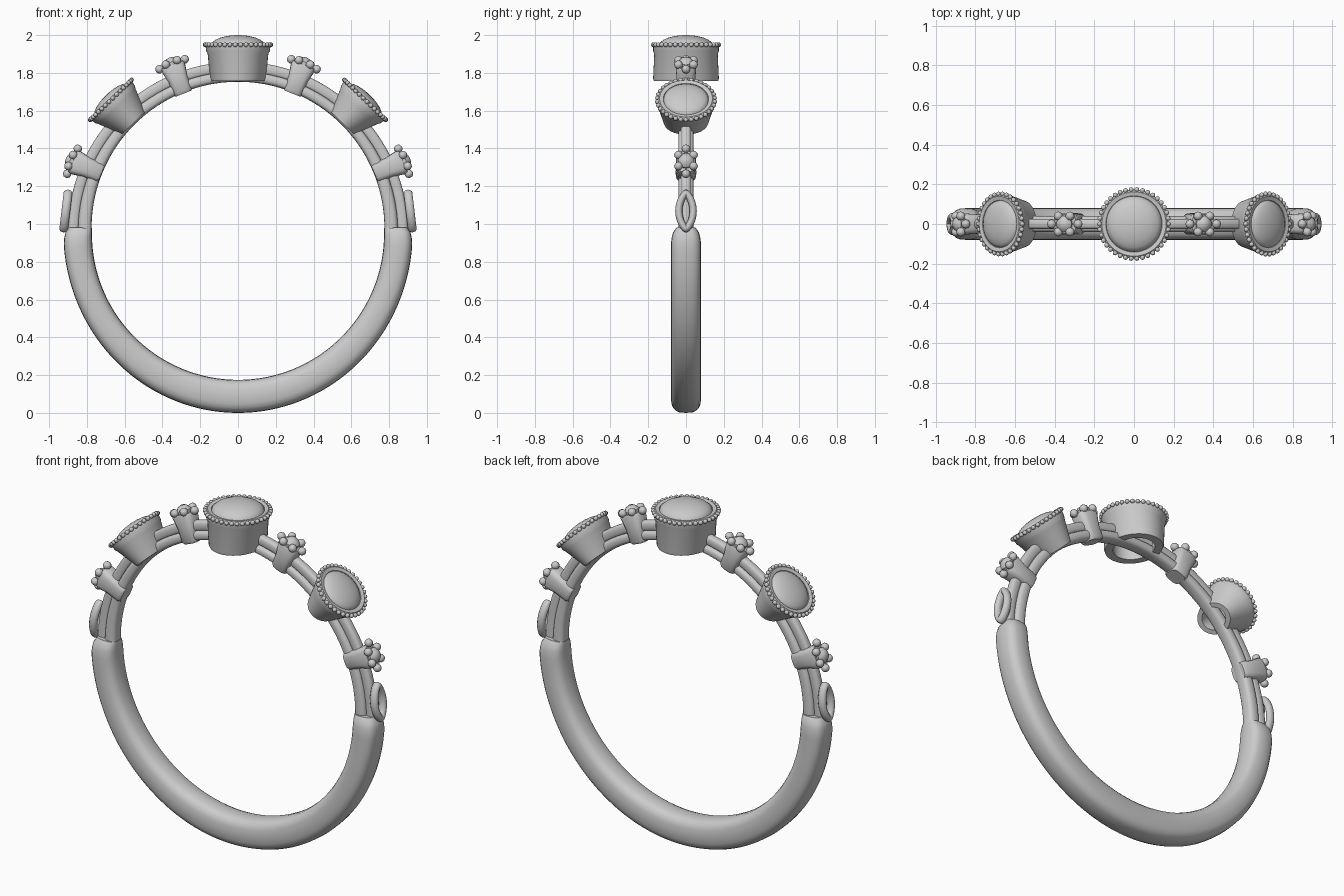
import bpy, bmesh
from math import sin, cos, pi, radians
from mathutils import Vector, Matrix

if "Cube" in bpy.data.objects:
    bpy.data.objects.remove(bpy.data.objects["Cube"])

metal = bpy.data.materials.new("pale grey metal")
metal.use_nodes = True
grey = (0.6, 0.6, 0.6, 1)
metal.diffuse_color = grey
metal.node_tree.nodes["Principled BSDF"].inputs["Base Color"].default_value = grey

CENTRE = Vector((0, 0, 0.96))


def frame(angle):
    """Local x runs along the band, y across it, z outwards from the ring centre."""
    a = radians(angle)
    axes = Matrix(((sin(a), 0, cos(a)), (0, 1, 0), (-cos(a), 0, sin(a))))
    return Matrix.Translation(CENTRE) @ axes.to_4x4()


def finish(name, bm, sharp=40):
    bmesh.ops.recalc_face_normals(bm, faces=bm.faces)
    mesh = bpy.data.meshes.new(name)
    bm.to_mesh(mesh)
    bm.free()
    mesh.materials.append(metal)
    obj = bpy.data.objects.new(name, mesh)
    bpy.context.collection.objects.link(obj)
    bpy.ops.object.select_all(action='DESELECT')
    obj.select_set(True)
    bpy.context.view_layer.objects.active = obj
    bpy.ops.object.shade_smooth_by_angle(angle=radians(sharp))
    return obj


def loft(name, rings, loop=False, caps=True, sharp=40):
    """Skin a row of point rings; loop joins the last ring to the first."""
    bm = bmesh.new()
    rows = [[bm.verts.new(p) for p in ring] for ring in rings]
    n = len(rows[0])
    pairs = list(zip(rows, rows[1:])) + ([(rows[-1], rows[0])] if loop else [])
    for r0, r1 in pairs:
        for i in range(n):
            j = (i + 1) % n
            bm.faces.new((r0[i], r0[j], r1[j], r1[i]))
    if caps and not loop:
        bm.faces.new(rows[0])
        bm.faces.new(rows[-1])
    return finish(name, bm, sharp)


def section(half_r, half_y, power=0.7, n=20):
    """Rounded rectangular cross-section as (radial, sideways) offsets."""
    def bend(v):
        return abs(v) ** power * (1 if v > 0 else -1)
    return [(bend(cos(2 * pi * k / n)) * half_r, bend(sin(2 * pi * k / n)) * half_y)
            for k in range(n)]


def sweep(name, start, end, steps, shape):
    """Sweep a section round the ring; shape(t) gives inner, outer, half width."""
    rings = []
    for s in range(steps + 1):
        a = start + (end - start) * s / steps
        inner, outer, half = shape(a)
        mid = (inner + outer) / 2
        rings.append([frame(a) @ Vector((0, y, mid + r))
                      for r, y in section((outer - inner) / 2, half)])
    return loft(name, rings)


def lathe(name, angle, profile, squash=None, n=48, loop=False):
    """Turn (radius, height) points about the outward axis at the given angle."""
    f = frame(angle)
    squash = squash or (lambda h: 1)
    rings = [[f @ Vector((r * squash(h) * cos(2 * pi * k / n), r * sin(2 * pi * k / n), h))
              for k in range(n)] for r, h in profile]
    return loft(name, rings, loop)


def beads(name, angle, spots, size):
    bm = bmesh.new()
    for spot in spots:
        m = frame(angle) @ Matrix.Translation(Vector(spot))
        bmesh.ops.create_icosphere(bm, subdivisions=2, radius=size, matrix=m)
    return finish(name, bm, 80)


# Solid lower shank, heavier at the bottom, with softened upper ends
def shank_shape(a):
    depth = abs(sin(radians(a)))
    end = min(1, (min(1.5 - a, a + 181.5)) / 7)
    soft = max(0, 1 - (1 - end) ** 2) ** 0.5
    inner = 0.773 + 0.012 * depth
    outer = 0.925 + 0.035 * depth * depth
    return inner, outer - 0.035 * (1 - soft), 0.045 + 0.035 * soft


sweep("lower_shank", 1.4, -181.4, 110, shank_shape)

# Twin slim rails over the upper half, one above the other
sweep("inner_rail", -3, 183, 90, lambda a: (0.775 + 0.018 * sin(radians(max(0, min(a, 180)))), 0.848, 0.04))
sweep("outer_rail", -3, 183, 90, lambda a: (0.842, 0.9, 0.026))


def bezel(name, angle, radius, base, top, crown, foot, waist):
    """Hollow tapered cup with a beaded rim and a domed stone."""
    rim = radius - 0.008
    inside = radius - 0.04

    def squash(h):
        return foot + (1 - foot) * min(1, max(0, (h - base) / (top - base)))

    wall = [(waist * 0.72, base), (waist, base), (waist + 0.004, base + 0.012),
            (rim - 0.006, top - 0.055), (rim, top - 0.04), (rim, top - 0.006),
            (rim - 0.012, top + 0.004), (inside, top), (inside - 0.01, top - 0.03),
            (waist * 0.72, base + 0.06)]
    lathe(name + "_cup", angle, wall, squash, loop=True)
    count = round(radius * 210)
    ring = [(rim * cos(2 * pi * k / count), rim * sin(2 * pi * k / count), top - 0.006)
            for k in range(count)]
    beads(name + "_rim_beads", angle, ring, 0.0125)
    rise = crown - top
    dome = [(0.02, top - 0.07), (inside, top - 0.03), (inside, top - 0.012)]
    dome += [(inside * cos(t) + 0.002, top - 0.012 + (rise + 0.012) * sin(t))
             for t in (0.3, 0.6, 0.9, 1.2, 1.45)]
    lathe(name + "_stone", angle, dome)


bezel("centre_bezel", 90, 0.182, 0.797, 0.995, 1.04, 0.84, 0.17)


def accent(name, angle):
    """Flared collar with a small stone held by a lozenge of prongs."""
    f = frame(angle)
    rings = []
    for h, along, across in ((0.785, 0.046, 0.045), (0.80, 0.052, 0.055),
                             (0.87, 0.054, 0.05), (0.935, 0.066, 0.054), (0.95, 0.06, 0.048)):
        rings.append([f @ Vector((x, y, h)) for x, y in section(along, across, 0.6)])
    loft(name + "_collar", rings)
    spots = [(sx * 0.032, sy * 0.04, 0.962) for sx in (-1, 1) for sy in (-1, 1)]
    spots += [(sx * 0.072, 0, 0.952) for sx in (-1, 1)]
    beads(name + "_prongs", angle, spots, 0.023)
    lathe(name + "_stone", angle, [(0.04, 0.94), (0.042, 0.965), (0.025, 0.985), (0.006, 0.99)], n=12)


def link(name, angle):
    """Pointed open loop lying on the outer rail."""
    f = frame(angle)
    rings = []
    for k in range(40):
        t = 2 * pi * k / 40
        mid = Vector((0.095 * cos(t), 0.038 * sin(t) * abs(sin(t)) ** 0.6, 0.918))
        out = Vector((0.5 * cos(t), sin(t), 0)).normalized()
        rings.append([f @ (mid + out * 0.019 * cos(2 * pi * j / 10)
                           + Vector((0, 0, 0.024 * sin(2 * pi * j / 10)))) for j in range(10)])
    loft(name, rings, loop=True, sharp=70)


# Matching settings down both shoulders
for side in ("left", "right"):
    def turn(a):
        return a if side == "left" else 180 - a
    bezel(side + "_bezel", turn(46), 0.16, 0.797, 0.975, 1.005, 0.75, 0.115)
    accent(side + "_upper_accent", turn(68.5))
    accent(side + "_lower_accent", turn(23))
    link(side + "_link", turn(6.8))
